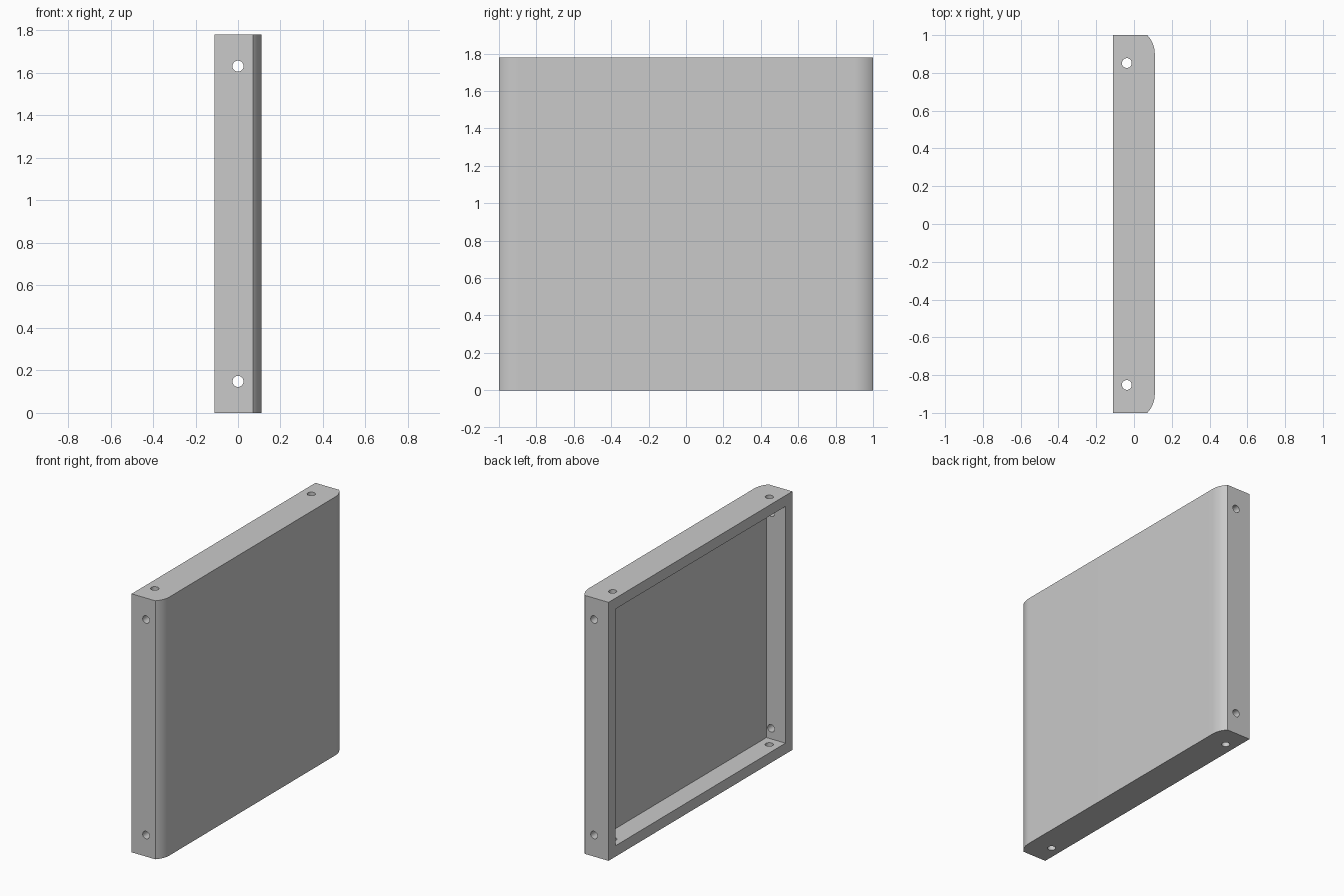
import bpy
import bmesh
import math
from mathutils import Matrix

cube = bpy.data.objects.get("Cube")
if cube:
    bpy.data.objects.remove(cube, do_unlink=True)

# Overall sizes
HALF_X, HALF_Y, HEIGHT = 0.11, 1.0, 1.78
WALL = 0.075
HOLE_R = 0.026
INSET = 0.148          # hole distance from the outer ends
ARC_R, ARC_Y = 0.145, 0.9
ARC_STEPS = 12

# Single flat grey
grey = bpy.data.materials.new("plain grey")
grey.use_nodes = True
color = (0.59, 0.59, 0.59, 1)
grey.diffuse_color = color
grey.node_tree.nodes["Principled BSDF"].inputs["Base Color"].default_value = color


def make_object(name, bm):
    bmesh.ops.recalc_face_normals(bm, faces=bm.faces)
    mesh = bpy.data.meshes.new(name)
    bm.to_mesh(mesh)
    bm.free()
    mesh.materials.append(grey)
    obj = bpy.data.objects.new(name, mesh)
    bpy.context.collection.objects.link(obj)
    return obj


def cut(target, cutter):
    """Subtract the cutter from the target, then discard it."""
    cutter.hide_render = True
    mod = target.modifiers.new("cut", "BOOLEAN")
    mod.operation = "DIFFERENCE"
    mod.solver = "EXACT"
    mod.object = cutter
    bpy.context.view_layer.objects.active = target
    bpy.ops.object.modifier_apply(modifier=mod.name)
    bpy.data.objects.remove(cutter, do_unlink=True)


def box(name, low, high):
    bm = bmesh.new()
    size = [b - a for a, b in zip(low, high)]
    mid = [(a + b) / 2 for a, b in zip(low, high)]
    bmesh.ops.create_cube(bm, size=1, matrix=Matrix.Translation(mid) @ Matrix.Diagonal((*size, 1)))
    return make_object(name, bm)


def rod(name, center, length, along_y):
    bm = bmesh.new()
    turn = Matrix.Rotation(math.pi / 2 if along_y else 0, 4, "X")
    bmesh.ops.create_cone(bm, cap_ends=True, segments=32, radius1=HOLE_R, radius2=HOLE_R,
                          depth=length, matrix=Matrix.Translation(center) @ turn)
    return make_object(name, bm)


# Panel body: plan profile with rounded outer corners, extruded upward
end_angle = math.asin((HALF_Y - ARC_Y) / ARC_R)
arc = []
for i in range(ARC_STEPS + 1):
    a = end_angle * i / ARC_STEPS
    arc.append((HALF_X - ARC_R + ARC_R * math.cos(a), ARC_Y + ARC_R * math.sin(a)))
profile = [(-HALF_X, -HALF_Y)] + [(x, -y) for x, y in reversed(arc)] + arc + [(-HALF_X, HALF_Y)]

bm = bmesh.new()
base = bm.faces.new([bm.verts.new((x, y, 0)) for x, y in profile])
top = bmesh.ops.extrude_face_region(bm, geom=[base])
bmesh.ops.translate(bm, vec=(0, 0, HEIGHT),
                    verts=[v for v in top["geom"] if isinstance(v, bmesh.types.BMVert)])
panel = make_object("hollow_panel", bm)

# Rectangular recess, open on one broad side
cut(panel, box("recess_cutter", (-HALF_X - 0.1, WALL - HALF_Y, WALL),
               (HALF_X - WALL, HALF_Y - WALL, HEIGHT - WALL)))

# Screw holes through the end walls and through the top and bottom walls
for z in (INSET, HEIGHT - INSET):
    cut(panel, rod("end_hole_cutter", (0, 0, z), 2.4, True))
for y in (INSET - HALF_Y, HALF_Y - INSET):
    cut(panel, rod("top_hole_cutter", (-0.038, y, HEIGHT / 2), 2.4, False))

# Smooth rounded parts, crisp edges
bpy.ops.object.select_all(action="DESELECT")
panel.select_set(True)
bpy.context.view_layer.objects.active = panel
bpy.ops.object.shade_smooth_by_angle(angle=math.radians(30))
